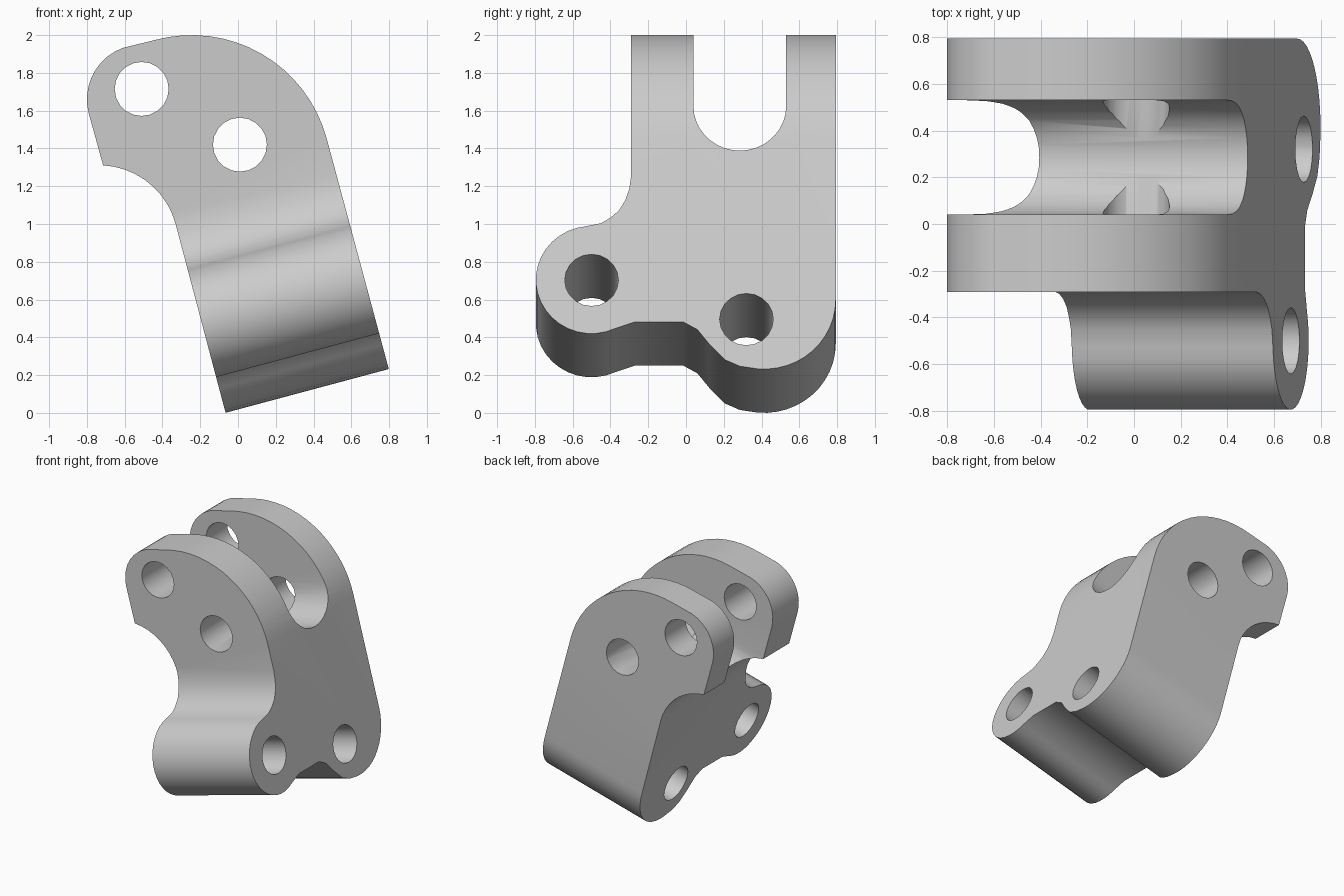
import bpy, bmesh, math

if "Cube" in bpy.data.objects:
    bpy.data.objects.remove(bpy.data.objects["Cube"])

TILT = math.radians(15)
C, S = math.cos(TILT), math.sin(TILT)
OX = -0.066          # lower left corner of the bracket, at z = 0
WIDTH = 0.895        # body width across the tilted direction


def arc(cx, cy, r, a0, a1, n):
    return [(cx + r * math.cos(math.radians(a0 + (a1 - a0) * i / n)),
             cy + r * math.sin(math.radians(a0 + (a1 - a0) * i / n))) for i in range(n + 1)]


def circle(cx, cy, r, n=20):
    return arc(cx, cy, r, 0, 360, n)[:-1]


def along_y(p, t):
    return (p[0], t, p[1])


def along_tilt(p, t):
    return (OX + t * C - p[1] * S, p[0], t * S + p[1] * C)


def prism(name, profile, place, t0, t1):
    bm = bmesh.new()
    a = [bm.verts.new(place(p, t0)) for p in profile]
    b = [bm.verts.new(place(p, t1)) for p in profile]
    bm.faces.new(a)
    bm.faces.new(b)
    for i in range(len(a)):
        j = (i + 1) % len(a)
        bm.faces.new((a[i], a[j], b[j], b[i]))
    bmesh.ops.recalc_face_normals(bm, faces=bm.faces)
    me = bpy.data.meshes.new(name)
    bm.to_mesh(me)
    bm.free()
    ob = bpy.data.objects.new(name, me)
    bpy.context.collection.objects.link(ob)
    return ob


def boolean(target, tool, operation):
    bpy.context.view_layer.objects.active = target
    m = target.modifiers.new("cut", 'BOOLEAN')
    m.operation = operation
    m.solver = 'EXACT'
    m.object = tool
    bpy.ops.object.modifier_apply(modifier=m.name)
    bpy.data.objects.remove(tool)


# Leaning body seen from the front: foot, domed head, small ear, hollow underside
front = [(OX + 0.1 * S, -0.1 * C), (OX + WIDTH * C + 0.1 * S, WIDTH * S - 0.1 * C)]
front += arc(-0.245, 1.26, 0.74, 15, 105, 16)
front += arc(-0.51, 1.66, 0.29, 110, 195, 9)
front += arc(-0.736, 0.891, 0.42, 87, 15, 9)
body = prism("clevis_bracket", front, along_y, -1, 1)

# Cross profile: two foot lobes, shoulder fillet and two fork arms with a round slot
side = [(-0.27, 0.259), (-0.015, 0.259), (0.06, 0.217), (0.125, 0.135),
        (0.205, 0.052), (0.285, 0.016)]
side += arc(0.413, 0.38, 0.38, -95, 0, 12)
side += [(0.793, 2.8), (0.53, 2.8)]
side += arc(0.285, 1.443, 0.245, 0, -180, 18)
side += [(0.04, 2.8), (-0.29, 2.8), (-0.29, 1.063), (-0.3, 0.99), (-0.32, 0.929),
         (-0.355, 0.87), (-0.4, 0.83), (-0.45, 0.8)]
side += arc(-0.5, 0.49, 0.295, 95, 295, 20)
boolean(body, prism("cross_profile", side, along_tilt, -2, 2), 'INTERSECT')

# Pin holes through the arms and bolt holes through the foot
for p in [(-0.51, 1.715), (0.01, 1.42)]:
    boolean(body, prism("pin_hole", circle(*p, 0.143), along_y, -1.2, 1.2), 'DIFFERENCE')
for p in [(-0.5, 0.488), (0.32, 0.273)]:
    boolean(body, prism("bolt_hole", circle(*p, 0.142), along_tilt, -1.5, 1.5), 'DIFFERENCE')

# Smooth curved walls, crisp edges
bpy.ops.object.select_all(action='DESELECT')
body.select_set(True)
bpy.context.view_layer.objects.active = body
bpy.ops.object.shade_smooth_by_angle(angle=math.radians(35))
